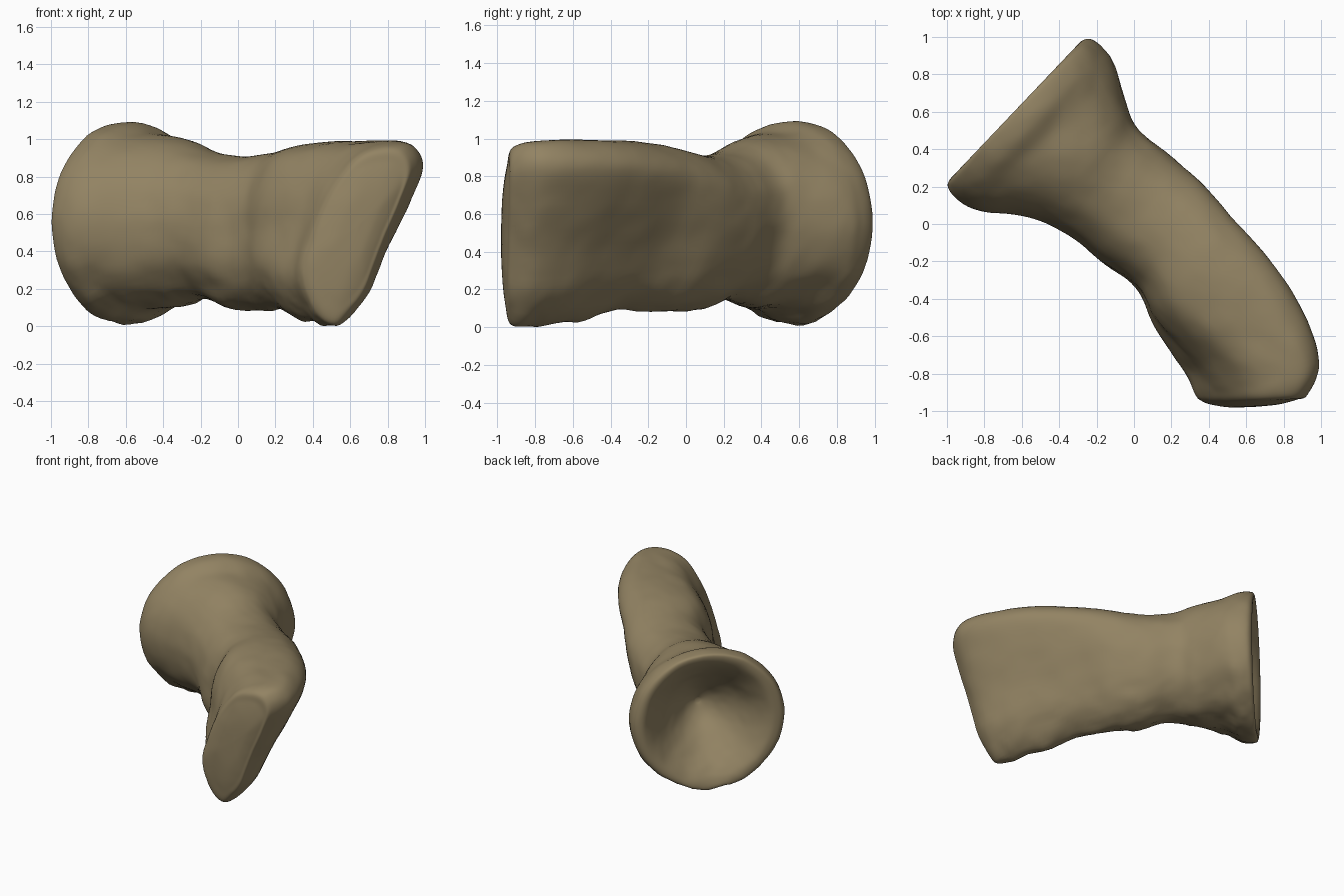
import bpy, bmesh, math
from mathutils import Vector, noise

if "Cube" in bpy.data.objects:
    bpy.data.objects.remove(bpy.data.objects["Cube"])

bone = bpy.data.materials.new("dull bone brown")
bone.diffuse_color = (0.29, 0.228, 0.125, 1)
bone.use_nodes = True
bone.node_tree.nodes["Principled BSDF"].inputs["Base Color"].default_value = bone.diffuse_color

# cross-sections as (across, up) fractions: round disc, teardrop body, leaning blade at the far end
ROUND = [(0.5 + 0.5 * math.sin(i * math.pi / 6), 0.5 + 0.5 * math.cos(i * math.pi / 6)) for i in range(12)]
TEAR = [(.54, 1), (.84, .985), (1, .86), (.90, .66), (.70, .4), (.54, .16),
        (.3, 0), (.1, .07), (0, .27), (.06, .5), (.10, .74), (.25, .93)]
BLADE = [(.72, 1), (.92, .985), (1, .87), (.88, .66), (.70, .4), (.54, .16),
         (.3, 0), (.12, .07), (0, .29), (.08, .5), (.24, .75), (.48, .94)]

# stations: left edge x, y, right edge x, y, lowest z, highest z, share of teardrop, share of blade
STATIONS = [
    (-.97, .255, -.285, .975, .045, 1.07, 0, 0),
    (-.995, .20, -.23, .985, .02, 1.09, 0, 0),
    (-.94, .125, -.16, .93, .025, 1.085, 0, 0),
    (-.82, .07, -.10, .84, .085, 1.035, 0, 0),
    (-.57, .035, -.035, .64, .11, 1.0, .05, 0),
    (-.36, -.06, .03, .51, .15, .94, .15, 0),
    (-.18, -.21, .20, .38, .09, .91, .3, 0),
    (.0, -.35, .38, .22, .08, .93, .5, 0),
    (.09, -.53, .55, .02, .10, .97, .75, .05),
    (.19, -.68, .75, -.22, .045, .985, .95, .2),
    (.28, -.80, .91, -.48, .015, .988, 1, .45),
    (.325, -.91, .99, -.74, .0, .985, 1, .8),
    (.36, -.945, .93, -.91, .03, .95, 1, 1),
]


def mix(a, b, w):
    return [(p[0] + (q[0] - p[0]) * w, p[1] + (q[1] - p[1]) * w) for p, q in zip(a, b)]


def ring(lx, ly, rx, ry, z0, z1, tear, lean):
    profile = mix(ROUND, mix(TEAR, BLADE, lean), tear)
    return [Vector((lx + (rx - lx) * t, ly + (ry - ly) * t, z0 + (z1 - z0) * f)) for t, f in profile]


def shrink(pts, s, shift):
    c = sum(pts, Vector()) / len(pts)
    return [c + (p - c) * s + Vector(shift) for p in pts]


def spline(a, b, c, d, t):
    return 0.5 * (2 * b + (c - a) * t + (2 * a - 5 * b + 4 * c - d) * t * t + (3 * b - a - 3 * c + d) * t ** 3)


rings = [ring(*s) for s in STATIONS]

# trumpet-shaped hollow in the disc (deepest first), then the closing of the blade end
hollow = [shrink(rings[0], s, (.725 * d, -.69 * d, z)) for s, d, z in
          ((.03, .40, -.01), (.22, .35, -.01), (.47, .23, 0), (.70, .10, 0), (.88, .02, 0))]
end = [shrink(rings[-1], s, (0, y, 0)) for s, y in ((.8, -.025), (.45, -.045), (.04, -.05))]
rings = hollow + rings + end

# smooth each ring around, then between rings
AROUND, ALONG = 7, 7
fine = []
for r in rings:
    n = len(r)
    fine.append([spline(r[i - 1], r[i], r[(i + 1) % n], r[(i + 2) % n], k / AROUND)
                 for i in range(n) for k in range(AROUND)])
loft = []
last = len(fine) - 1
for i in range(last):
    quad = [fine[max(0, i - 1)], fine[i], fine[i + 1], fine[min(last, i + 2)]]
    for k in range(ALONG):
        loft.append([spline(*p, k / ALONG) for p in zip(*quad)])
loft.append(fine[-1])

# weathered surface, rougher along the underside
verts = []
for r in loft:
    c = sum(r, Vector()) / len(r)
    for p in r:
        amp = .005 + .014 * max(0, 1 - p.z / .35)
        out = (p - c).normalized()
        q = p + out * amp * (noise.noise(p * 7) + .4 * noise.noise(p * 17))
        q.z = max(q.z, 0)
        verts.append(q)

m = len(loft[0])
faces = [(i * m + j, i * m + (j + 1) % m, (i + 1) * m + (j + 1) % m, (i + 1) * m + j)
         for i in range(len(loft) - 1) for j in range(m)]
faces += [tuple(reversed(range(m))), tuple(range((len(loft) - 1) * m, len(loft) * m))]

mesh = bpy.data.meshes.new("bone_body")
mesh.from_pydata(verts, [], faces)
mesh.materials.append(bone)
obj = bpy.data.objects.new("bone_body", mesh)
bpy.context.collection.objects.link(obj)

# consistent outward normals and smooth shading
bm = bmesh.new()
bm.from_mesh(mesh)
bmesh.ops.recalc_face_normals(bm, faces=bm.faces)
for f in bm.faces:
    f.smooth = True
bm.to_mesh(mesh)
bm.free()
